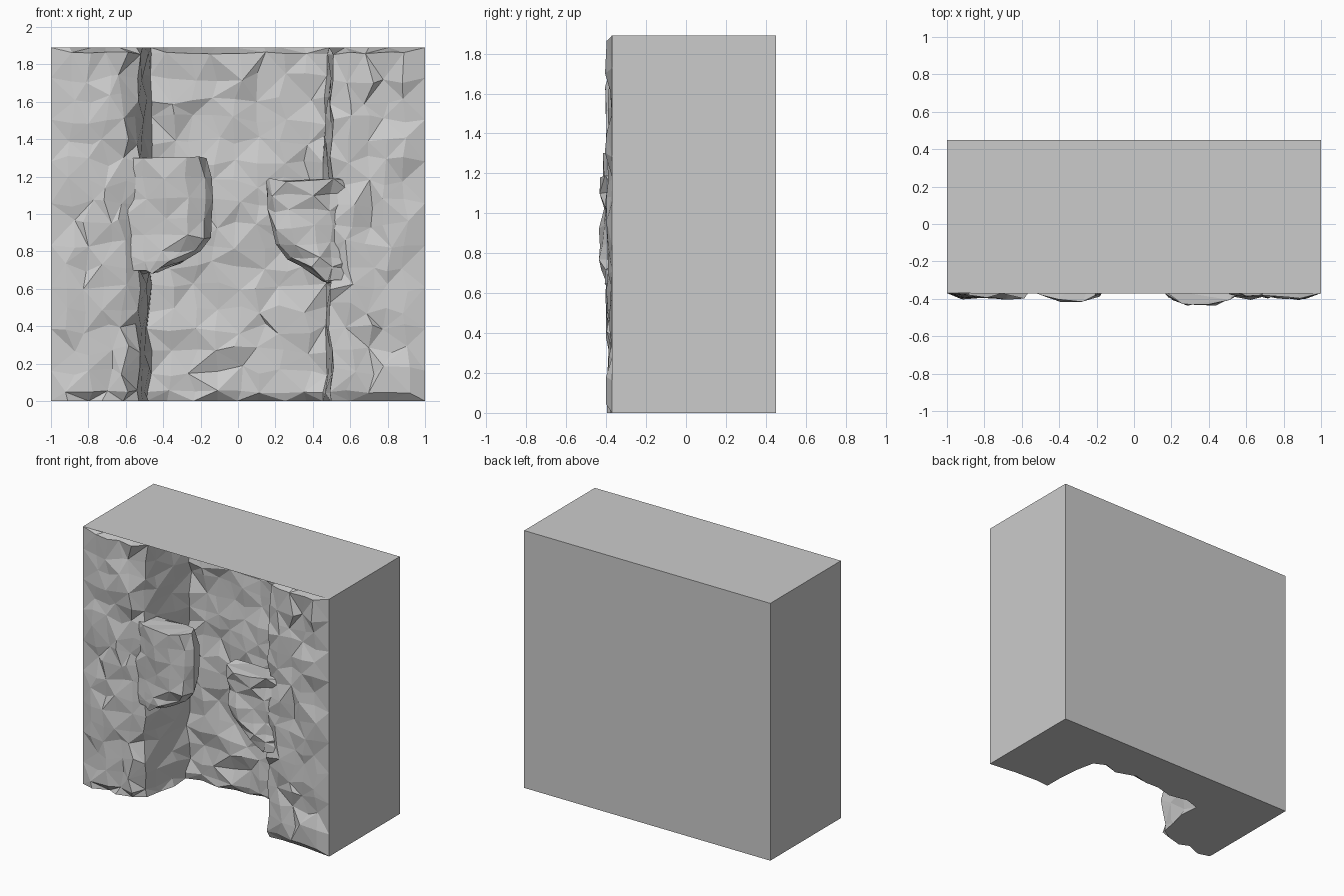
import bpy, bmesh, random
from mathutils import Vector

if "Cube" in bpy.data.objects:
    bpy.data.objects.remove(bpy.data.objects["Cube"])

random.seed(7)
H, BACK, FRONT = 1.89, 0.45, -0.37


def loft(name, rows):
    """Closed loft: skin equal-length loops, cap both ends, triangulate."""
    bm = bmesh.new()
    loops = [[bm.verts.new(p) for p in row] for row in rows]
    n = len(loops[0])
    for j, (a, b) in enumerate(zip(loops, loops[1:])):
        for i in range(n):
            k = (i + 1) % n
            quad = [a[i], a[k], b[k], b[i]]
            if (i + j) % 2:
                quad = quad[1:] + quad[:1]
            bm.faces.new((quad[0], quad[1], quad[2]))
            bm.faces.new((quad[0], quad[2], quad[3]))
    caps = [bm.faces.new(loops[0][::-1]), bm.faces.new(loops[-1])]
    bmesh.ops.triangulate(bm, faces=caps, ngon_method='EAR_CLIP')
    bmesh.ops.recalc_face_normals(bm, faces=bm.faces)
    me = bpy.data.meshes.new(name)
    bm.to_mesh(me)
    bm.free()
    ob = bpy.data.objects.new(name, me)
    bpy.context.collection.objects.link(ob)
    return ob


def jitter(p, ax, ay, az):
    return Vector(p) + Vector((random.uniform(-ax, ax), random.uniform(-ay, ay),
                               random.uniform(-az, az)))


# Rock wall: plan outline of the channelled front, stacked in rough layers
plan = [(-1, FRONT), (-.9, -.385), (-.8, -.375), (-.7, -.385), (-.61, -.38), (-.535, -.32),
        (-.505, -.2), (-.49, -.05), (-.475, .10),
        (-.36, .10), (-.24, .105), (-.12, .10), (0, .095), (.12, .10), (.24, .105), (.37, .10),
        (.47, .09), (.48, -.06), (.49, -.22), (.50, -.36),
        (.6, -.385), (.7, -.38), (.8, -.38), (.9, -.385), (1, FRONT)]
levels = [0, .05] + [.05 + 1.79 * k / 16 for k in range(1, 16)] + [1.86, H]
rows = []
for j, z in enumerate(levels):
    rim = j in (0, len(levels) - 1)
    row = []
    for i, (x, y) in enumerate(plan):
        if i in (0, len(plan) - 1):
            row.append(Vector((x, y, z)))
            continue
        side = .45 < abs(x) < .56
        p = jitter((x, y, z), .018 if side else .03, .022, 0 if rim else .008 if j in (1, 17) else .03)
        if rim and not side:
            p.y += random.uniform(.03, .17) if j else random.uniform(0, .06)
        row.append(p)
    rows.append(row + [Vector((1, BACK, z)), Vector((-1, BACK, z))])
wall = loft("rock_wall", rows)


# Ledges: slabs growing from the channel sides, inner edge sweeping under
def ledge(name, s, profile, front, back):
    rows = []
    for j, (z, inner) in enumerate(profile):
        low = .02 if j == 0 else 0
        outer, root = .62, .5
        mid1, mid2 = inner + (root - inner) * .35, inner + (root - inner) * .7
        sec = [(outer, -.33), (root, front + .03), (mid2, front + low), (mid1, front + low),
               (inner + .03, front + .03 + low), (inner, (front + back) / 2),
               (inner + .015, back), (mid1, back), (mid2, back + .01), (root, back + .02),
               (outer, back + .02)]
        rows.append([jitter((s * x, y, z), .012, .018, .012) for x, y in sec])
    return loft(name, rows)


left = ledge("left_ledge", -1,
             [(.69, .43), (.74, .29), (.80, .20), (.88, .155), (.98, .14), (1.08, .14),
              (1.19, .15), (1.30, .17)], -.40, -.225)
right = ledge("right_ledge", 1,
              [(.64, .45), (.71, .34), (.76, .26), (.84, .20), (.93, .18), (1.02, .165),
               (1.10, .15), (1.18, .14)], -.42, -.245)

# Fuse the ledges into the wall
for part in (left, right):
    mod = wall.modifiers.new("fuse_" + part.name, 'BOOLEAN')
    mod.operation, mod.solver, mod.object = 'UNION', 'EXACT', part
bpy.context.view_layer.update()
fused = bpy.data.meshes.new_from_object(wall.evaluated_get(bpy.context.evaluated_depsgraph_get()))
wall.modifiers.clear()
wall.data = fused
for part in (left, right):
    bpy.data.objects.remove(part)
